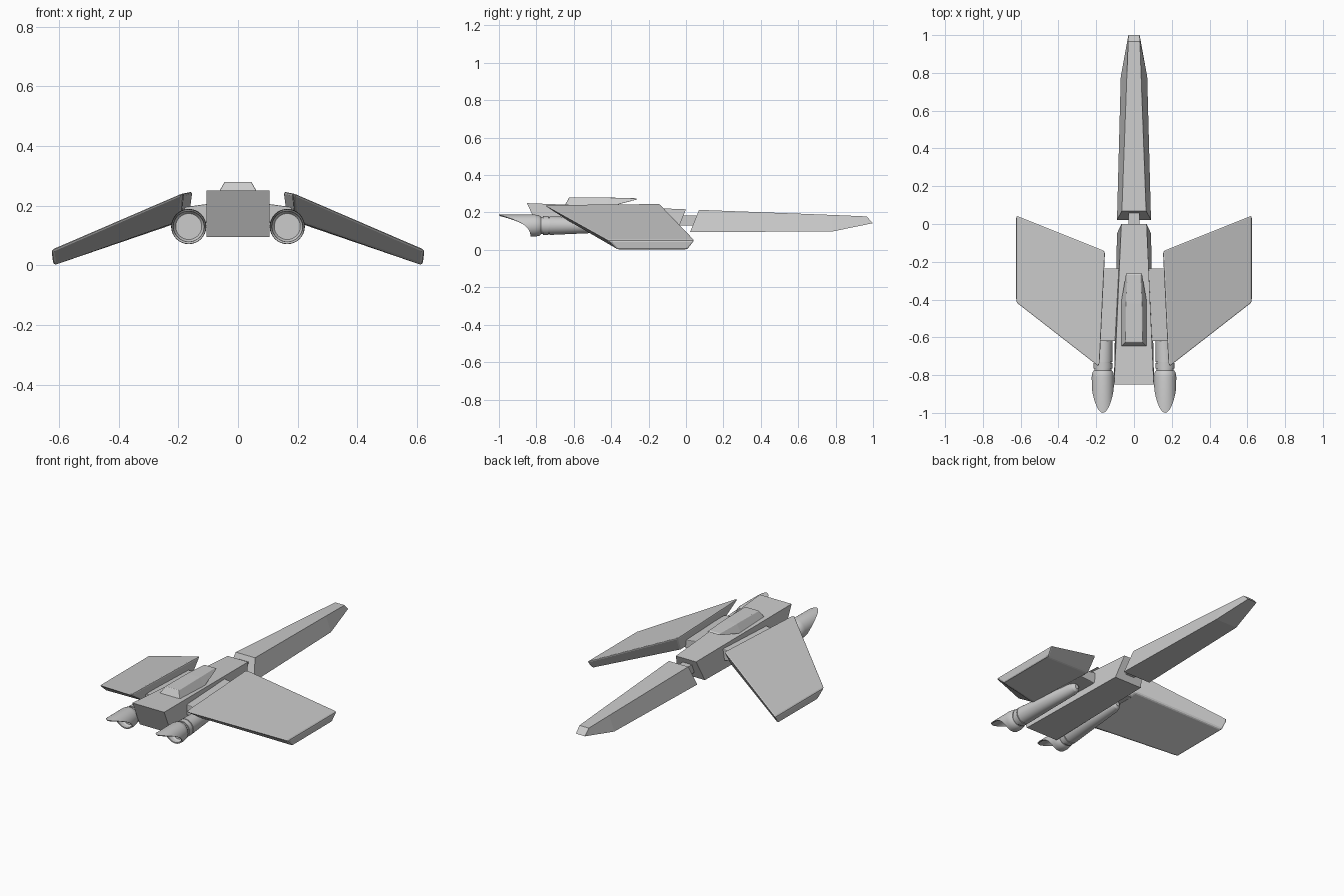
import bpy
import math

if "Cube" in bpy.data.objects:
    bpy.data.objects.remove(bpy.data.objects["Cube"])


def make(name, verts, faces, mirror=False, bevel=0):
    me = bpy.data.meshes.new(name)
    me.from_pydata(verts, [], faces)
    ob = bpy.data.objects.new(name, me)
    bpy.context.collection.objects.link(ob)
    bpy.ops.object.select_all(action='DESELECT')
    ob.select_set(True)
    bpy.context.view_layer.objects.active = ob
    bpy.ops.object.mode_set(mode='EDIT')
    bpy.ops.mesh.select_all(action='SELECT')
    bpy.ops.mesh.normals_make_consistent(inside=False)
    bpy.ops.object.mode_set(mode='OBJECT')
    if bevel:
        b = ob.modifiers.new("edge_bevel", 'BEVEL')
        b.width, b.segments = bevel, 2
    if mirror:
        m = ob.modifiers.new("mirror", 'MIRROR')
        m.use_mirror_merge = False
    return ob


def bridge(rings):
    """Faces joining equal-length closed rings, capped at both ends."""
    n = len(rings[0])
    verts = [p for r in rings for p in r]
    faces = [(k*n + i, k*n + (i+1) % n, (k+1)*n + (i+1) % n, (k+1)*n + i)
             for k in range(len(rings) - 1) for i in range(n)]
    last = (len(rings) - 1) * n
    faces += [tuple(range(n)), tuple(range(last, last + n))]
    return verts, faces


def hull(name, sections, bevel=0):
    """Sections: bottom y, z, half width, then top y, z, half width."""
    rings = [[(-wb, yb, zb), (wb, yb, zb), (wt, yt, zt), (-wt, yt, zt)]
             for yb, zb, wb, yt, zt, wt in sections]
    return make(name, *bridge(rings), bevel=bevel)


# Fuselage, neck and long nose
hull("fuselage", [(-.78, .095, .105, -.85, .25, .105),
                  (-.05, .095, .09, 0, .217, .067)])
hull("neck", [(-.06, .13, .03, -.06, .185, .03),
              (.08, .13, .03, .08, .185, .03)])
hull("nose", [(.022, .096, .09, .07, .214, .064),
              (.78, .098, .07, .78, .187, .038),
              (1.0, .143, .03, .965, .179, .031)])

# Canopy with overhanging front
hull("canopy", [(-.65, .235, .07, -.625, .28, .045),
                (-.42, .228, .07, -.42, .28, .042),
                (-.26, .27, .043, -.27, .276, .034)], bevel=.003)

# Drooped wings: upper outline and smaller lower outline
upper = [(.152, -.14, .249), (.625, .05, .052), (.625, -.42, .052), (.182, -.765, .243)]
lower = [(.165, -.19, .155), (.618, .01, 0), (.618, -.365, 0), (.19, -.62, .15)]
make("wings", *bridge([upper, lower]), mirror=True, bevel=.01)

# Pylons between fuselage and wings
inner = [(.07, -.235, .14), (.07, -.62, .14), (.07, -.62, .21), (.07, -.235, .21)]
outer = [(.18, -.235, .15), (.18, -.62, .15), (.18, -.62, .195), (.18, -.235, .195)]
make("pylons", *bridge([inner, outer]), mirror=True, bevel=.004)


# Engines: lathed tubes, with a curved slanting cut on the nozzle
def engine(name, profile, segs=32):
    """Profile: y, radius, scarf length added toward the rear at the top."""
    rings = []
    for y, r, scarf in profile:
        ring = []
        for i in range(segs):
            a = 2 * math.pi * i / segs
            s = (1 + math.sin(a)) / 2
            cx = .165 + max(0, y + .72) * -.05
            ring.append((cx + r * math.cos(a), y - scarf * s**2.5, .13 + r * math.sin(a)))
        rings.append(ring)
    ob = make(name, *bridge(rings), mirror=True)
    bpy.ops.object.shade_smooth_by_angle(angle=math.radians(30))
    return ob


engine("engine_tubes", [(-.31, .012, 0), (-.32, .025, 0), (-.345, .034, 0),
                        (-.55, .042, 0), (-.73, .05, 0), (-.73, .045, 0),
                        (-.80, .045, 0)])
engine("engine_collars", [(-.735, .046, 0), (-.735, .05, 0), (-.765, .05, 0),
                          (-.765, .046, 0)])
engine("nozzles", [(-.775, .047, 0), (-.785, .055, 0), (-.81, .059, 0),
                   (-.832, .058, .168), (-.832, .051, .163),
                   (-.81, .05, 0), (-.79, .037, 0)])
